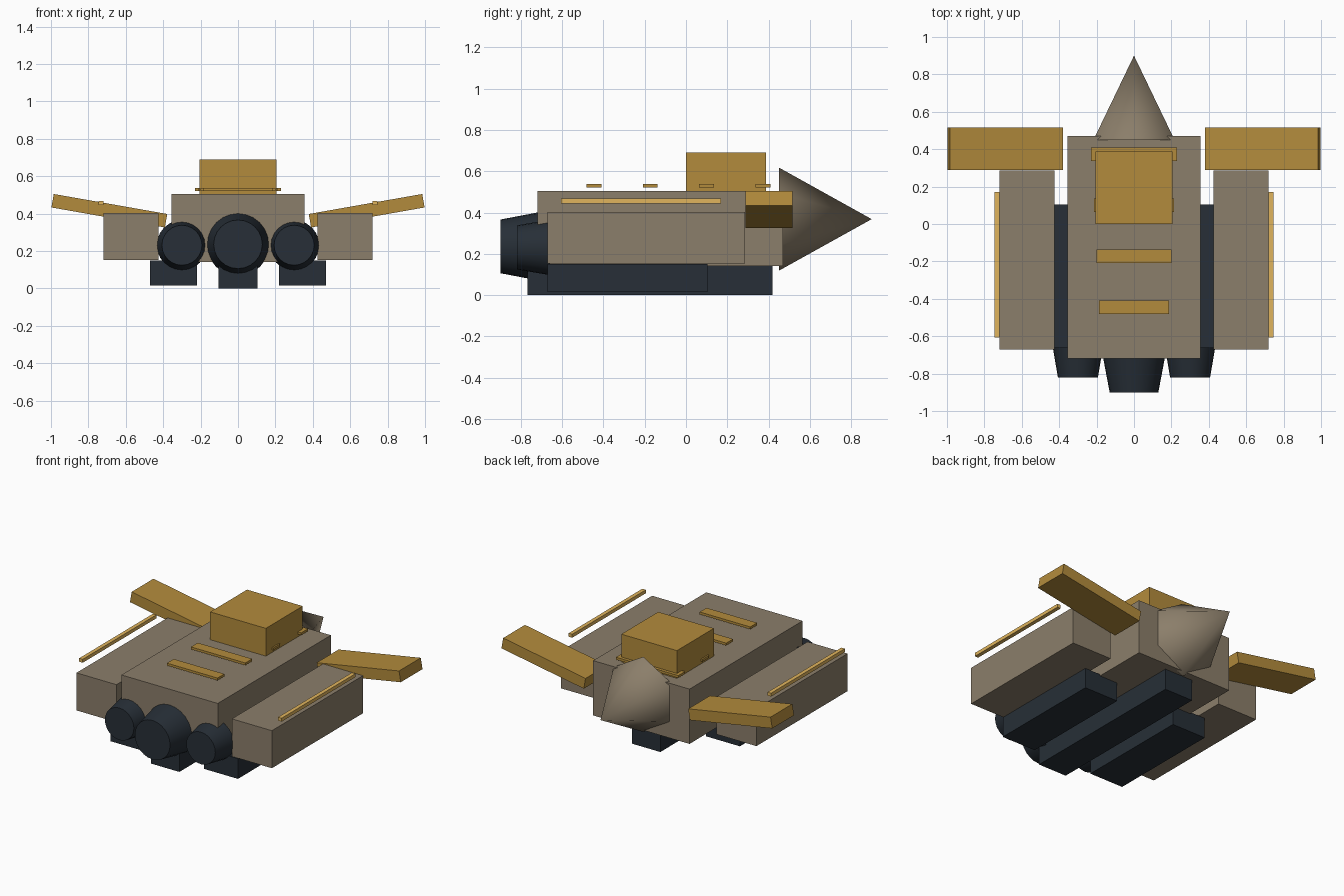
import bpy, math

if "Cube" in bpy.data.objects:
    bpy.data.objects.remove(bpy.data.objects["Cube"])

def material(name, rgb):
    m = bpy.data.materials.new(name)
    m.diffuse_color = (*rgb, 1)
    m.use_nodes = True
    m.node_tree.nodes["Principled BSDF"].inputs["Base Color"].default_value = m.diffuse_color
    return m

TAN = material("hull_tan", (0.26, 0.21, 0.145))
GOLD = material("gold", (0.45, 0.26, 0.045))
BRIGHT = material("bright_gold", (0.75, 0.46, 0.11))
DARK = material("dark_metal", (0.02, 0.028, 0.038))

def box(name, xr, yr, zr, mat):
    """Box from its x, y and z ranges."""
    mid = [(a + b) / 2 for a, b in (xr, yr, zr)]
    bpy.ops.mesh.primitive_cube_add(size=1, location=mid)
    o = bpy.context.object
    o.name = name
    o.scale = [b - a for a, b in (xr, yr, zr)]
    bpy.ops.object.transform_apply(location=False, rotation=False, scale=True)
    o.data.materials.append(mat)
    return o

def cone_y(name, x, z, y0, y1, r0, r1, sides, mat):
    """Cone along y: radius r0 at y0, r1 at y1."""
    bpy.ops.mesh.primitive_cone_add(vertices=sides, radius1=r0, radius2=r1, depth=y1 - y0,
                                    location=(x, (y0 + y1) / 2, z),
                                    rotation=(-math.pi / 2, 0, 0))
    o = bpy.context.object
    o.name = name
    o.data.materials.append(mat)
    return o

# Central body
box("main_hull", (-0.355, 0.355), (-0.72, 0.47), (0.14, 0.505), TAN)
box("cabin", (-0.205, 0.205), (0.0, 0.388), (0.50, 0.69), GOLD)
box("centre_skid", (-0.105, 0.105), (-0.767, 0.42), (0.0, 0.145), DARK)

# Six-sided nose
nose = cone_y("nose_cone", 0, 0.368, 0.45, 0.90, 0.25, 0, 6, TAN)
bpy.ops.object.shade_smooth_by_angle(angle=math.radians(65))

# Deck strips, widening towards the nose
for i in range(4):
    y, w = -0.446 + i * 0.273, 0.186 + i * 0.0145
    box(f"deck_strip_{i + 1}", (-w, w), (y - 0.036, y + 0.036), (0.522, 0.538), GOLD)

# Centre engine
cone_y("centre_engine", 0, 0.236, -0.90, -0.70, 0.13, 0.168, 24, DARK)
bpy.ops.object.shade_smooth_by_angle(angle=math.radians(30))

# Paired parts on both sides
for side, s in (("left", -1), ("right", 1)):
    def span(a, b):
        return tuple(sorted((s * a, s * b)))
    box(f"{side}_pod", span(0.425, 0.72), (-0.672, 0.287), (0.153, 0.403), TAN)
    box(f"{side}_skid", span(0.22, 0.47), (-0.672, 0.104), (0.015, 0.15), DARK)
    box(f"{side}_rail", span(0.72, 0.746), (-0.606, 0.17), (0.445, 0.468), BRIGHT)
    wing = box(f"{side}_wing", span(0.38, 0.996), (0.288, 0.517), (0.379, 0.452), GOLD)
    wing.rotation_euler.y = -s * math.radians(10)
    cone_y(f"{side}_engine", s * 0.30, 0.231, -0.82, -0.66, 0.107, 0.134, 24, DARK)
    bpy.ops.object.shade_smooth_by_angle(angle=math.radians(30))
